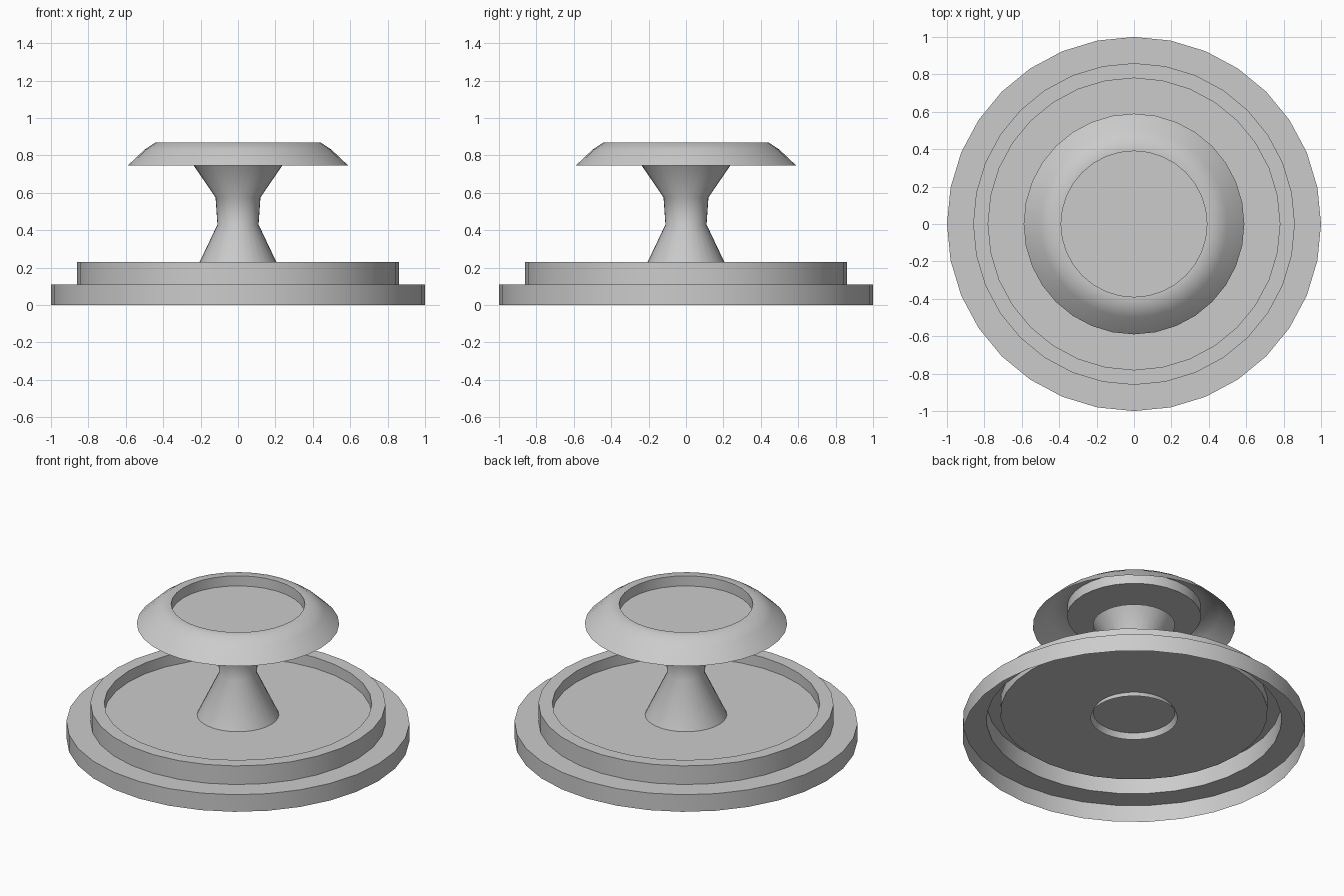
import bpy, bmesh
from math import cos, sin, pi, radians

if "Cube" in bpy.data.objects:
    bpy.data.objects.remove(bpy.data.objects["Cube"])

SIDES = 32


def lathe(name, profile, fill_end=False):
    """Revolve (radius, z) points about z; optionally close the last ring with a flat disc."""
    bm = bmesh.new()
    rings = [[bm.verts.new((r * cos(2 * pi * i / SIDES), r * sin(2 * pi * i / SIDES), z))
              for i in range(SIDES)] for r, z in profile]
    for low, high in zip(rings, rings[1:]):
        for i in range(SIDES):
            j = (i + 1) % SIDES
            bm.faces.new((low[i], low[j], high[j], high[i]))
    if fill_end:
        bm.faces.new(rings[-1])
    mesh = bpy.data.meshes.new(name)
    bm.to_mesh(mesh)
    bm.free()
    obj = bpy.data.objects.new(name, mesh)
    bpy.context.collection.objects.link(obj)
    bpy.ops.object.select_all(action='DESELECT')
    obj.select_set(True)
    bpy.context.view_layer.objects.active = obj
    bpy.ops.object.shade_smooth_by_angle(angle=radians(50))
    return obj


# Wide bottom step, open underneath
lathe("base_step", [(1.0, 0.0), (1.0, 0.11), (0.86, 0.11)])

# Raised rim with a sunken tray floor
lathe("tray", [(0.86, 0.11), (0.86, 0.23), (0.78, 0.23), (0.78, 0.16)], fill_end=True)

# Waisted stem, passing slightly through the tray floor
lathe("stem", [(0.255, 0.125), (0.11, 0.43), (0.12, 0.575), (0.24, 0.75)])

# Sloping cap, open underneath, with a recessed top
lathe("cap", [(0.59, 0.745), (0.50, 0.83), (0.44, 0.87), (0.39, 0.87), (0.39, 0.805)],
      fill_end=True)
